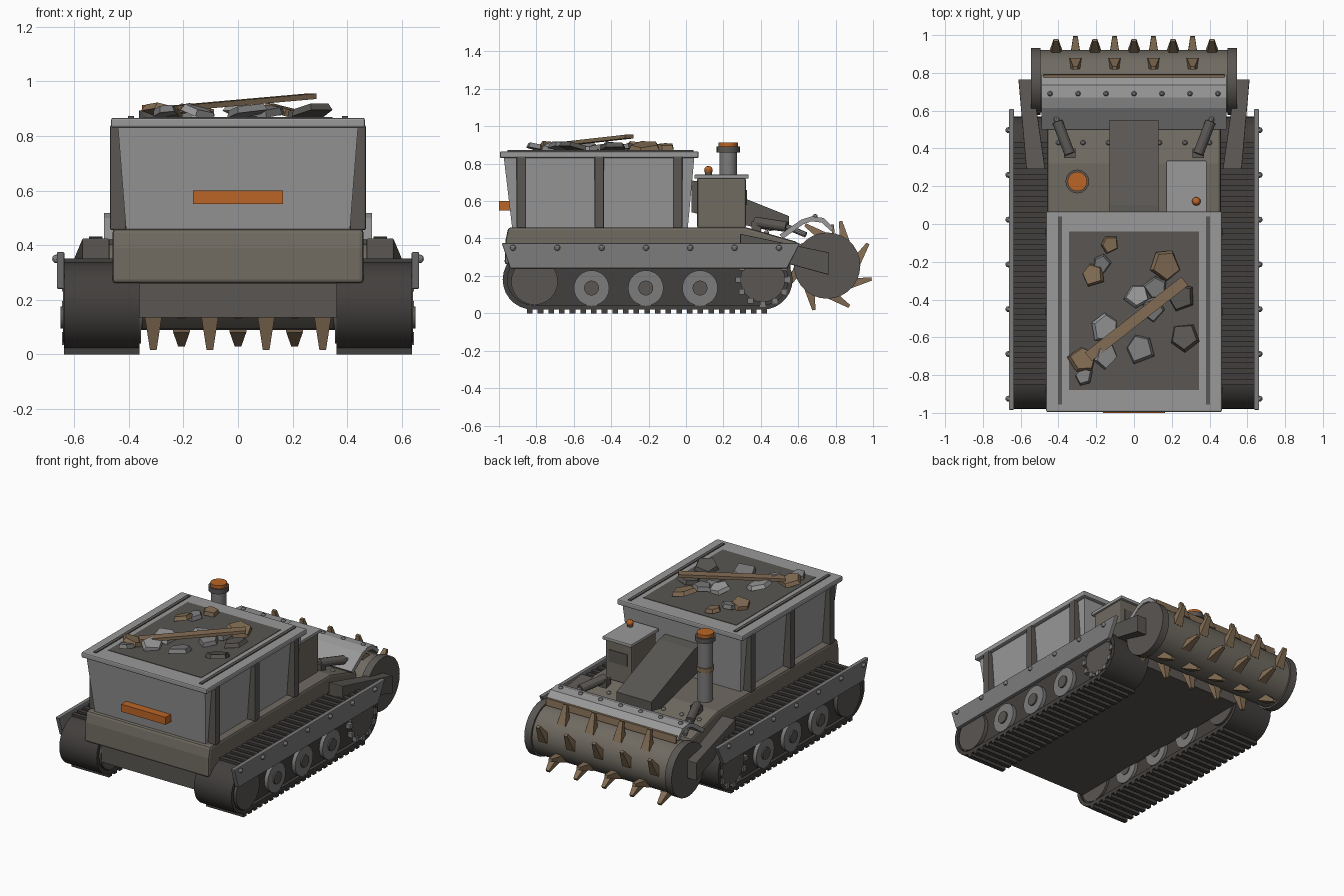
import bpy, bmesh, math, random
from mathutils import Vector, Matrix

if "Cube" in bpy.data.objects:
    bpy.data.objects.remove(bpy.data.objects["Cube"])

random.seed(4)


def mat(name, r, g, b):
    m = bpy.data.materials.new(name)
    m.diffuse_color = (r, g, b, 1)
    m.use_nodes = True
    m.node_tree.nodes["Principled BSDF"].inputs["Base Color"].default_value = m.diffuse_color
    return m


DARK = mat("dark_rubber", 0.055, 0.05, 0.047)
STEEL = mat("dark_steel", 0.1, 0.093, 0.085)
OLIVE = mat("worn_hull", 0.16, 0.145, 0.12)
BROWN = mat("rust_brown", 0.23, 0.155, 0.09)
ORANGE = mat("orange", 0.5, 0.13, 0.02)
GREY = mat("light_grey", 0.32, 0.32, 0.32)
MID = mat("mid_grey", 0.2, 0.2, 0.2)


def finish(name, bm, m, bevel=0, smooth=False):
    bmesh.ops.recalc_face_normals(bm, faces=bm.faces)
    me = bpy.data.meshes.new(name)
    bm.to_mesh(me)
    bm.free()
    ob = bpy.data.objects.new(name, me)
    bpy.context.collection.objects.link(ob)
    me.materials.append(m)
    if bevel:
        b = ob.modifiers.new("bevel", 'BEVEL')
        b.width, b.segments, b.limit_method = bevel, 2, 'ANGLE'
    if smooth:
        bpy.context.view_layer.objects.active = ob
        ob.select_set(True)
        bpy.ops.object.shade_smooth_by_angle(angle=math.radians(30))
        ob.select_set(False)
    return ob


def loft(name, a, b, m, bevel=0, smooth=False):
    """Solid between two matching closed outlines."""
    bm = bmesh.new()
    va, vb = [bm.verts.new(p) for p in a], [bm.verts.new(p) for p in b]
    n = len(a)
    for i in range(n):
        j = (i + 1) % n
        bm.faces.new((va[i], va[j], vb[j], vb[i]))
    bm.faces.new(va[::-1])
    bm.faces.new(vb)
    return finish(name, bm, m, bevel, smooth)


def prism(name, yz, x0, x1, m, bevel=0, smooth=False):
    return loft(name, [(x0, y, z) for y, z in yz], [(x1, y, z) for y, z in yz], m, bevel, smooth)


def box(name, x0, x1, y0, y1, z0, z1, m, bevel=0):
    return prism(name, [(y0, z0), (y1, z0), (y1, z1), (y0, z1)], x0, x1, m, bevel)


def cyl(name, p, q, r, m, r2=None, n=24):
    p, q = Vector(p), Vector(q)
    bm = bmesh.new()
    T = Matrix.Translation((p + q) / 2) @ (q - p).to_track_quat('Z', 'Y').to_matrix().to_4x4()
    bmesh.ops.create_cone(bm, cap_ends=True, segments=n, radius1=r,
                          radius2=r if r2 is None else r2, depth=(q - p).length, matrix=T)
    return finish(name, bm, m, 0, n > 12)


def ball(name, c, r, m=MID):
    bm = bmesh.new()
    bmesh.ops.create_uvsphere(bm, u_segments=10, v_segments=6, radius=r, matrix=Matrix.Translation(c))
    return finish(name, bm, m, 0, True)


def stadium(y0, y1, zc, r, n=14):
    pts = [(y1 + r * math.cos(t), zc + r * math.sin(t)) for t in
           [-math.pi / 2 + math.pi * i / n for i in range(n + 1)]]
    return pts + [(y0 + y1 - y, 2 * zc - z) for y, z in pts]


# hull and belly
prism("hull", [(-0.97, 0.26), (-0.965, 0.39), (-0.95, 0.46), (0.32, 0.46), (0.6, 0.38), (0.6, 0.26)],
      -0.46, 0.46, OLIVE, 0.015)
box("belly", -0.36, 0.36, -0.93, 0.56, 0.135, 0.3, STEEL)

# tracks, wheels and skirts
for s in (-1, 1):
    prism("track_core", stadium(-0.82, 0.41, 0.18, 0.145), s * 0.375, s * 0.615, DARK)
    outer, inner = stadium(-0.82, 0.41, 0.18, 0.16), stadium(-0.82, 0.41, 0.18, 0.135)
    bm = bmesh.new()
    rings = [[bm.verts.new((s * x, y, z)) for y, z in o]
             for x, o in ((0.36, outer), (0.637, outer), (0.637, inner), (0.36, inner))]
    for k in range(4):
        a, b = rings[k], rings[(k + 1) % 4]
        for i in range(len(a)):
            j = (i + 1) % len(a)
            bm.faces.new((a[i], a[j], b[j], b[i]))
    finish("track_belt", bm, DARK, 0, True)
    for i in range(23):
        y = -0.835 + i * 0.057
        for z0, z1 in ((0.0, 0.025), (0.335, 0.352)):
            box("track_pad", s * 0.36, s * 0.637, y - 0.015, y + 0.015, z0, z1, DARK)
    for y in (-0.505, -0.215, 0.075):
        cyl("road_wheel", (s * 0.355, y, 0.135), (s * 0.64, y, 0.135), 0.095, MID)
        cyl("wheel_hub", (s * 0.35, y, 0.135), (s * 0.65, y, 0.135), 0.04, STEEL, n=16)
    cyl("idler_wheel", (s * 0.36, -0.81, 0.17), (s * 0.64, -0.81, 0.17), 0.125, STEEL)
    cyl("drive_sprocket", (s * 0.36, 0.41, 0.18), (s * 0.635, 0.41, 0.18), 0.12, STEEL)
    for i in range(12):
        t = i * math.pi / 6
        y, z = 0.41 + 0.13 * math.cos(t), 0.18 + 0.13 * math.sin(t)
        box("sprocket_tooth", s * 0.6, s * 0.645, y - 0.015, y + 0.015, z - 0.015, z + 0.015, MID)
    prism("side_skirt", [(-0.985, 0.375), (-0.94, 0.24), (0.54, 0.24), (0.61, 0.375)],
          s * 0.635, s * 0.663, MID, 0.005)
    for i in range(7):
        ball("skirt_bolt", (s * 0.665, -0.925 + i * 0.237, 0.35), 0.016)

# hopper: tapered bin, ribs, rim, load surface
loft("hopper_bin", [(-0.41, -0.93, 0.46), (0.41, -0.93, 0.46), (0.41, 0.01, 0.46), (-0.41, 0.01, 0.46)],
     [(-0.44, -0.975, 0.84), (0.44, -0.975, 0.84), (0.44, 0.045, 0.84), (-0.44, 0.045, 0.84)], GREY)
box("hopper_rim", -0.465, 0.465, -0.995, 0.067, 0.83, 0.866, GREY, 0.008)
box("load_surface", -0.345, 0.345, -0.88, -0.04, 0.85, 0.869, STEEL)
box("tail_marker", -0.165, 0.165, -1.0, -0.94, 0.55, 0.6, ORANGE)
for s in (-1, 1):
    box("rim_rail", s * 0.38, s * 0.402, -0.955, 0.04, 0.86, 0.872, STEEL)
    for y in (-0.88, -0.463, -0.045):
        box("hopper_rib", s * 0.41, s * 0.468, y - 0.025, y + 0.025, 0.455, 0.84, STEEL, 0.006)

# scrap load: x, y, size, turn, colour
scrap = [(-0.22, -0.27, .08, .3, BROWN), (0.17, -0.22, .11, .7, BROWN), (-0.27, -0.72, .09, .2, BROWN),
         (-0.13, -0.11, .06, .5, BROWN), (-0.17, -0.21, .06, 1, MID), (0.02, -0.38, .08, .6, GREY),
         (0.12, -0.34, .08, .2, MID), (0.1, -0.45, .08, .9, MID), (0.25, -0.39, .09, .4, STEEL),
         (-0.15, -0.55, .1, .1, GREY), (0.03, -0.66, .1, .4, MID), (-0.15, -0.7, .08, .8, GREY),
         (0.27, -0.6, .1, 2, STEEL), (-0.27, -0.81, .06, .3, MID)]
for x, y, r, turn, m in scrap:
    bm = bmesh.new()
    R = Matrix.Translation((x, y, 0.89)) @ Matrix.Rotation(turn, 4, 'Z') @ \
        Matrix.Rotation(random.uniform(-0.35, 0.35), 4, 'X') @ Matrix.Rotation(random.uniform(-0.3, 0.3), 4, 'Y')
    pts = [(r * random.uniform(0.7, 1.05) * math.cos(a), r * 0.8 * math.sin(a)) for a in (0.4, 1.5, 2.7, 4.0, 5.3)]
    bm.free()
    loft("scrap_shard", [R @ Vector((u, v, -0.012)) for u, v in pts],
         [R @ Vector((u * 0.85, v * 0.85, 0.014)) for u, v in pts], m)
d = Vector((0.037, -0.045, 0))
a, b, up = Vector((-0.26, -0.68, 0.89)), Vector((0.25, -0.28, 0.935)), Vector((0, 0, 0.02))
loft("scrap_plank", [a, a + d, a + d + up, a + up], [b, b + d, b + d + up, b + up], BROWN)

# conveyor, cabin, beacon, exhaust
prism("conveyor", [(0.03, 0.71), (0.1, 0.7), (0.55, 0.52), (0.55, 0.46), (0.45, 0.44), (0.03, 0.54)],
      -0.13, 0.13, STEEL)
box("cabin", 0.18, 0.375, 0.06, 0.32, 0.455, 0.725, OLIVE, 0.01)
box("cabin_roof", 0.17, 0.385, 0.045, 0.335, 0.72, 0.742, GREY, 0.005)
box("cabin_window", 0.21, 0.345, 0.315, 0.325, 0.58, 0.66, STEEL)
cyl("beacon_base", (0.33, 0.12, 0.735), (0.33, 0.12, 0.755), 0.018, STEEL, n=12)
ball("beacon", (0.33, 0.12, 0.765), 0.023, ORANGE)
ex = lambda name, z0, z1, r, m: cyl(name, (-0.3, 0.225, z0), (-0.3, 0.225, z1), r, m, n=16)
ex("exhaust_stack", 0.45, 0.87, 0.047, MID)
ex("exhaust_clamp", 0.66, 0.69, 0.054, BROWN)
ex("exhaust_collar", 0.86, 0.892, 0.063, STEEL)
ex("exhaust_cap", 0.89, 0.913, 0.052, ORANGE)
for x in (-0.4, -0.27, -0.135, 0.135, 0.27, 0.4):
    ball("deck_bolt", (x, 0.43, 0.43), 0.014)

# shredder drum with raked teeth
cy, cz = 0.755, 0.255
cyl("drum", (-0.5, cy, cz), (0.5, cy, cz), 0.165, OLIVE)
for k in range(8):
    t = math.radians(52 - 45 * k)
    base = Vector((0, cy + 0.155 * math.cos(t), cz + 0.155 * math.sin(t)))
    t += math.radians(50)
    out, side = Vector((0, math.cos(t), math.sin(t))), Vector((0, -math.sin(t), math.cos(t)))
    xs = (-0.31, -0.103, 0.103, 0.31) if k % 2 == 0 else (-0.413, -0.207, 0, 0.207, 0.413)
    for x in xs:
        quad = lambda w, h, l: [base + out * l + side * v * h + Vector((x + u * w, 0, 0))
                                for u, v in ((-1, -1), (1, -1), (1, 1), (-1, 1))]
        loft("drum_tooth", quad(0.031, 0.028, -0.01), quad(0.012, 0.009, 0.118), BROWN)

# drum end plates, lift arms and hydraulic rams
for s in (-1, 1):
    cyl("drum_end", (s * 0.495, cy, cz), (s * 0.545, cy, cz), 0.177, STEEL, n=28)
    arm = [[(s * (x + dx), y, z + dz) for dx, dz in ((-w, -h), (w, -h), (w, h), (-w, h))]
           for x, y, z, w, h in ((0.52, 0.29, 0.38, 0.05, 0.045), (0.575, 0.765, 0.265, 0.037, 0.06))]
    loft("lift_arm", arm[0], arm[1], STEEL, 0.004)
    cyl("ram_body", (s * 0.34, 0.37, 0.488), (s * 0.405, 0.54, 0.462), 0.028, STEEL, n=12)
    cyl("ram_rod", (s * 0.405, 0.54, 0.462), (s * 0.44, 0.64, 0.42), 0.015, MID, n=10)
    box("ram_mount", s * 0.31, s * 0.37, 0.35, 0.4, 0.43, 0.49, STEEL)

# drum hood with wear strip
prism("drum_hood", [(0.5, 0.42), (0.615, 0.5), (0.67, 0.518), (0.735, 0.51), (0.79, 0.455),
                    (0.775, 0.44), (0.725, 0.485), (0.67, 0.492), (0.625, 0.475), (0.52, 0.4)],
      -0.49, 0.49, GREY)
prism("hood_strip", [(0.775, 0.475), (0.79, 0.475), (0.795, 0.43), (0.78, 0.43)], -0.48, 0.48, BROWN)
for i in range(-3, 4):
    ball("hood_bolt", (i * 0.148, 0.69, 0.517), 0.014)
